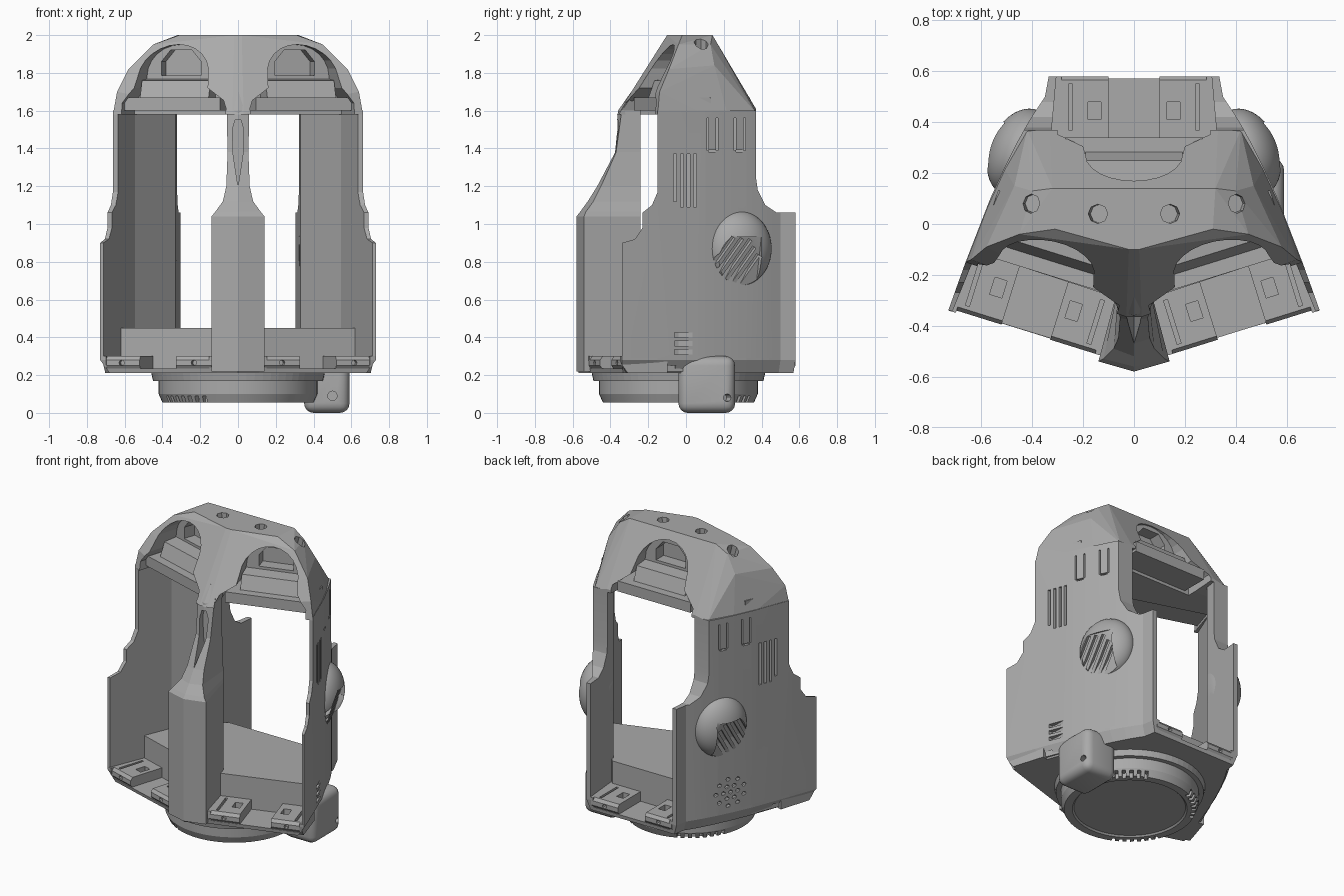
import bpy, bmesh, math
from mathutils import Matrix, Vector

old = bpy.data.objects.get("Cube")
if old:
    bpy.data.objects.remove(old, do_unlink=True)

grey = bpy.data.materials.new("plain_grey")
grey.use_nodes = True
grey.diffuse_color = (0.4, 0.4, 0.4, 1)
grey.node_tree.nodes["Principled BSDF"].inputs["Base Color"].default_value = (0.4, 0.4, 0.4, 1)


# ---------- helpers ----------
def finish(name, bm, matrix=None):
    if matrix:
        bmesh.ops.transform(bm, matrix=matrix, verts=bm.verts)
    bmesh.ops.recalc_face_normals(bm, faces=bm.faces)
    me = bpy.data.meshes.new(name)
    bm.to_mesh(me)
    bm.free()
    me.materials.append(grey)
    ob = bpy.data.objects.new(name, me)
    bpy.context.collection.objects.link(ob)
    return ob


def loft(name, rings, matrix=None):
    """Closed solid through rings of equal point count."""
    bm = bmesh.new()
    loops = [[bm.verts.new(p) for p in r] for r in rings]
    n = len(loops[0])
    for a, b in zip(loops, loops[1:]):
        for i in range(n):
            bm.faces.new((a[i], a[(i + 1) % n], b[(i + 1) % n], b[i]))
    bm.faces.new(loops[0])
    bm.faces.new(loops[-1])
    return finish(name, bm, matrix)


def prism(name, pts, axis, lo, hi, matrix=None):
    def put(a, b, c):
        return {"x": (c, a, b), "y": (a, c, b), "z": (a, b, c)}[axis]
    return loft(name, [[put(a, b, c) for a, b in pts] for c in (lo, hi)], matrix)


def box(name, lo, hi, matrix=None):
    pts = [(lo[0], lo[1]), (hi[0], lo[1]), (hi[0], hi[1]), (lo[0], hi[1])]
    return prism(name, pts, "z", lo[2], hi[2], matrix)


def rod(name, centre, r, length, direction, sides=12):
    bm = bmesh.new()
    bmesh.ops.create_cone(bm, cap_ends=True, segments=sides, radius1=r, radius2=r, depth=length)
    rot = Vector(direction).to_track_quat("Z", "Y").to_matrix().to_4x4()
    return finish(name, bm, Matrix.Translation(centre) @ rot)


def hull(name, pts):
    bm = bmesh.new()
    for p in pts:
        bm.verts.new(p)
    res = bmesh.ops.convex_hull(bm, input=bm.verts)
    junk = {e for e in res["geom_interior"] + res["geom_unused"] if isinstance(e, bmesh.types.BMVert)}
    bmesh.ops.delete(bm, geom=list(junk), context="VERTS")
    bmesh.ops.dissolve_limit(bm, angle_limit=0.02, verts=bm.verts, edges=bm.edges)
    return finish(name, bm)


def cut(ob, cutters, op="DIFFERENCE"):
    for c in cutters:
        m = ob.modifiers.new("cut", "BOOLEAN")
        m.object, m.operation, m.solver = c, op, "EXACT"
    me = bpy.data.meshes.new_from_object(ob.evaluated_get(bpy.context.evaluated_depsgraph_get()))
    ob.modifiers.clear()
    ob.data = me
    for c in cutters:
        bpy.data.objects.remove(c, do_unlink=True)


def mirrored(ob, name):
    bm = bmesh.new()
    bm.from_mesh(ob.data)
    return finish(name, bm, Matrix.Scale(-1, 4, (1, 0, 0)))


def smooth(ob, angle=35):
    bpy.ops.object.select_all(action="DESELECT")
    ob.select_set(True)
    bpy.context.view_layer.objects.active = ob
    bpy.ops.object.shade_smooth_by_angle(angle=math.radians(angle))


def both(pts):
    return [(s * p[0], *p[1:]) for p in pts for s in (1, -1)]


# Bay frames: local u across the opening, local y outward, edge at y = 0
def frame(x, y, angle):
    return Matrix.Translation((x, y, 0)) @ Matrix.Rotation(angle, 4, "Z")


TILT = math.radians(17.3)
bays = {"back": frame(0, 0.58, 0),
        "left": frame(0.425, -0.425, math.pi + TILT),
        "right": frame(-0.425, -0.425, math.pi - TILT)}

# ---------- side walls ----------
outer = [(0.73, -0.34), (0.662, -0.15), (0.565, 0.1), (0.51, 0.22), (0.46, 0.32), (0.415, 0.4), (0.39, 0.44),
         (0.35, 0.5), (0.335, 0.58)]
inner = [(0.305, 0.58), (0.33, 0.3), (0.545, 0.07), (0.712, -0.34)]
edge = [(-0.34, 0.29), (0.58, 0.29), (0.58, 1.06), (0.48, 1.06), (0.42, 1.1), (0.38, 1.18), (0.37, 1.25),
        (0.37, 1.6), (-0.15, 1.6), (-0.15, 1.17), (-0.18, 1.1), (-0.23, 1.06), (-0.23, 0.98),
        (-0.27, 0.92), (-0.34, 0.9)]


def skin(y):
    """Outer x of the wall at a given y."""
    for (x0, y0), (x1, y1) in zip(outer, outer[1:]):
        if y <= y1:
            return x0 + (x1 - x0) * (y - y0) / (y1 - y0)


def groove(y0, y1, z0, z1):
    x = skin((y0 + y1) / 2)
    return box("cutter", (x - 0.015, y0, z0), (x + 0.1, y1, z1))


wall = prism("left_wall", outer + inner, "z", 0.25, 1.7)
cut(wall, [prism("cutter", edge, "x", 0, 1)], "INTERSECT")
grooves = [groove(y, y + 0.016, z, 1.37) for y, z in ((-0.065, 1.12), (-0.03, 1.09), (0.005, 1.09), (0.04, 1.09))]
for y in (0.11, 0.255):
    grooves += [groove(y, y + 0.01, 1.39, 1.56), groove(y + 0.05, y + 0.06, 1.39, 1.56),
                groove(y + 0.01, y + 0.05, 1.38, 1.392)]
cut(wall, grooves)
smooth(wall, 15)
wall_r = mirrored(wall, "right_wall")
cut(wall, [groove(-0.06, 0.05, z, z + 0.025) for z in (0.31, 0.355, 0.4)])
# speaker holes on the right wall
holes = [(0, 0)] + [(r * math.cos(k * math.tau / n), r * math.sin(k * math.tau / n))
                    for r, n in ((0.045, 6), (0.09, 9)) for k in range(n)]
cut(wall_r, [rod("cutter", (-skin(0.24 + a), 0.24 + a, 0.42 + b), 0.013, 0.04, (1, 0, 0), 8) for a, b in holes])
smooth(wall, 15)
smooth(wall_r, 15)

# ---------- hooded vents with slanted slots ----------
bm = bmesh.new()
bmesh.ops.create_uvsphere(bm, u_segments=48, v_segments=32, radius=1)
lean = Matrix.Rotation(math.radians(22), 4, "Z")
vent = finish("left_vent", bm, Matrix.Translation((0.445, 0.28, 0.87)) @ lean @ Matrix.Diagonal((0.125, 0.18, 0.2, 1)))
face = Matrix.Translation((0.525, 0.265, 0.81)) @ lean @ Matrix.Rotation(math.radians(16), 4, "Y")
slant = face @ Matrix.Rotation(math.radians(-32), 4, "X")
cut(vent, [box("cutter", (0, -0.15, -0.3), (0.3, 0.13, 0.13), face)]
    + [box("cutter", (-0.025, k * 0.045 - 0.012, -0.13), (0.2, k * 0.045 + 0.012, 0.13 - abs(k) * 0.02), slant)
       for k in range(-2, 3)]
    + [prism("cutter", [(0, -0.34), (0, 0.58)] + inner, "z", 0.5, 1.2)])
smooth(vent)
smooth(mirrored(vent, "right_vent"))

# ---------- cap with three arched openings ----------
cap = hull("cap", both([(0.662, -0.15, 1.58), (0.565, 0.1, 1.58), (0.51, 0.22, 1.58), (0.42, 0.37, 1.59),
                        (0.03, -0.365, 1.58), (0.64, -0.14, 1.7), (0.58, -0.09, 1.82), (0.45, -0.04, 1.95),
                        (0.47, 0.15, 1.84), (0.33, 0.37, 1.61), (0.4, 0.13, 1.95), (0.32, 0.14, 2),
                        (0.31, -0.02, 2), (0.02, -0.1, 2)]))


def arch(lo, hi):
    top = [(0.19 * math.cos(i * math.pi / 12), 1.78 + 0.17 * math.sin(i * math.pi / 12)) for i in range(13)]
    return [(lo, 1.4), (hi, 1.4), (hi, 1.64), (0.2, 1.72)] + top + [(-0.2, 1.72), (lo, 1.64)]


spans = {"back": (-0.3, 0.3), "left": (-0.26, 0.32), "right": (-0.32, 0.26)}
pocket = [(-0.11, 1.785), (0.11, 1.785), (0.11, 1.86), (0.06, 1.92), (-0.06, 1.92), (-0.11, 1.86)]
cut(cap, [prism("cutter", arch(*spans[k]), "y", -0.42, 0.4, m) for k, m in bays.items()]
    + [prism("cutter", pocket, "y", -0.5, -0.3, m) for m in bays.values()])
cut(cap, [rod("cutter", (x, y, 1.98), 0.038, 0.16, (x * 0.6, 0, 1), 8)
          for x, y in ((0.41, 0.08), (-0.41, 0.08), (0.14, 0.04), (-0.14, 0.04))])

# ---------- front pillar ----------
rings = []
for z, w, tip, side, rear in ((0.22, 0.14, -0.58, -0.54, 0.06), (1.04, 0.14, -0.58, -0.54, 0.06),
                              (1.065, 0.12, -0.56, -0.53, 0.06), (1.12, 0.08, -0.52, -0.49, 0.06),
                              (1.2, 0.062, -0.47, -0.45, 0.055), (1.38, 0.055, -0.38, -0.37, 0.05),
                              (1.6, 0.06, -0.36, -0.34, 0.05), (1.7, 0.09, -0.29, -0.27, 0.07)):
    rings.append([(0, tip, z), (w, side, z), (rear, -0.24, z), (-rear, -0.24, z), (-w, side, z)])
pillar = loft("front_pillar", rings)
slot = [(0, 1.2), (0.025, 1.36), (0.03, 1.5), (0.015, 1.55), (-0.015, 1.55), (-0.03, 1.5), (-0.025, 1.36)]
cut(pillar, [prism("cutter", slot, "y", -0.7, -0.33)])

# ---------- floor and base ----------
plan = outer + [(-x, y) for x, y in reversed(outer)] + [(-0.12, -0.52), (0, -0.58), (0.12, -0.52)]
base = loft("base", [[(x * sx, y * sy, z) for x, y in plan]
                     for sx, sy, z in ((1, 1, 0.3), (1, 1, 0.28), (0.93, 0.98, 0.21))])
cut(base, [box("cutter", (-0.285, -0.3, 0.235), (0.285, 0.2, 0.6), m) for m in bays.values()])
hull("floor_block", both([(x, y, z) for x, y in ((0.62, -0.11), (0.07, -0.29), (0.54, 0.08), (0.31, 0.34))
                          for z in (0.22, 0.45)]))

for side, m in bays.items():
    # upper socket ledges
    box(side + "_upper_ledge", (-0.27, -0.5, 1.6), (0.27, -0.24, 1.67), m)
    prism(side + "_upper_step", [(-0.45, 1.6), (-0.27, 1.6), (-0.33, 1.76), (-0.45, 1.77)], "x", -0.19, 0.19, m)
    # lower contact tabs
    for s in (1, -1):
        u0, u1 = sorted((s * 0.1, s * 0.3))
        prof = [(-0.25, 0.21), (-0.03, 0.21), (0, 0.25), (0, 0.28), (-0.015, 0.3), (-0.25, 0.3)]
        tab = prism(f"{side}_tab_{'a' if s > 0 else 'b'}", prof, "x", u0, u1, m)
        cut(tab, [box("cutter", (s * 0.155 - 0.025, -0.17, 0.25), (s * 0.155 + 0.025, -0.1, 0.4), m),
                  box("cutter", (s * 0.25 - 0.008, -0.21, 0.28), (s * 0.25 + 0.008, -0.03, 0.4), m),
                  rod("cutter", m @ Vector((s * 0.2, 0, 0.265)), 0.015, 0.06, m.to_3x3() @ Vector((0, 1, 0)), 8)])


# ---------- round foot with notched rim ----------
def circle(r, z, n=64):
    return [(r * math.cos(i * math.tau / n), -0.04 + r * math.sin(i * math.tau / n), z) for i in range(n)]


loft("foot_collar", [circle(0.46, 0.215), circle(0.45, 0.17)])
foot = loft("foot_disc", [circle(0.42, 0.18), circle(0.42, 0.1), circle(0.4, 0.055), circle(0.35, 0.055), circle(0.34, 0.065)])
notches = []
for centre in (45, 135, 225):
    for k in range(-3, 4):
        spin = Matrix.Translation((0, -0.04, 0)) @ Matrix.Rotation(math.radians(centre + k * 6.5), 4, "Z")
        notches.append(box("cutter", (0.375, -0.011, 0), (0.5, 0.011, 0.09), spin))
cut(foot, notches)
smooth(foot, 20)

# ---------- latch housing under the left wall ----------
latch = box("latch_housing", (0.35, -0.04, 0), (0.59, 0.26, 0.3))
bev = latch.modifiers.new("round", "BEVEL")
bev.width, bev.segments = 0.05, 4
cut(latch, [rod("cutter", (0.5, -0.04, 0.09), 0.025, 0.1, (0, 1, 0)),
            rod("cutter", (0.59, 0.22, 0.08), 0.02, 0.1, (1, 0.5, 0))])
smooth(latch, 30)
